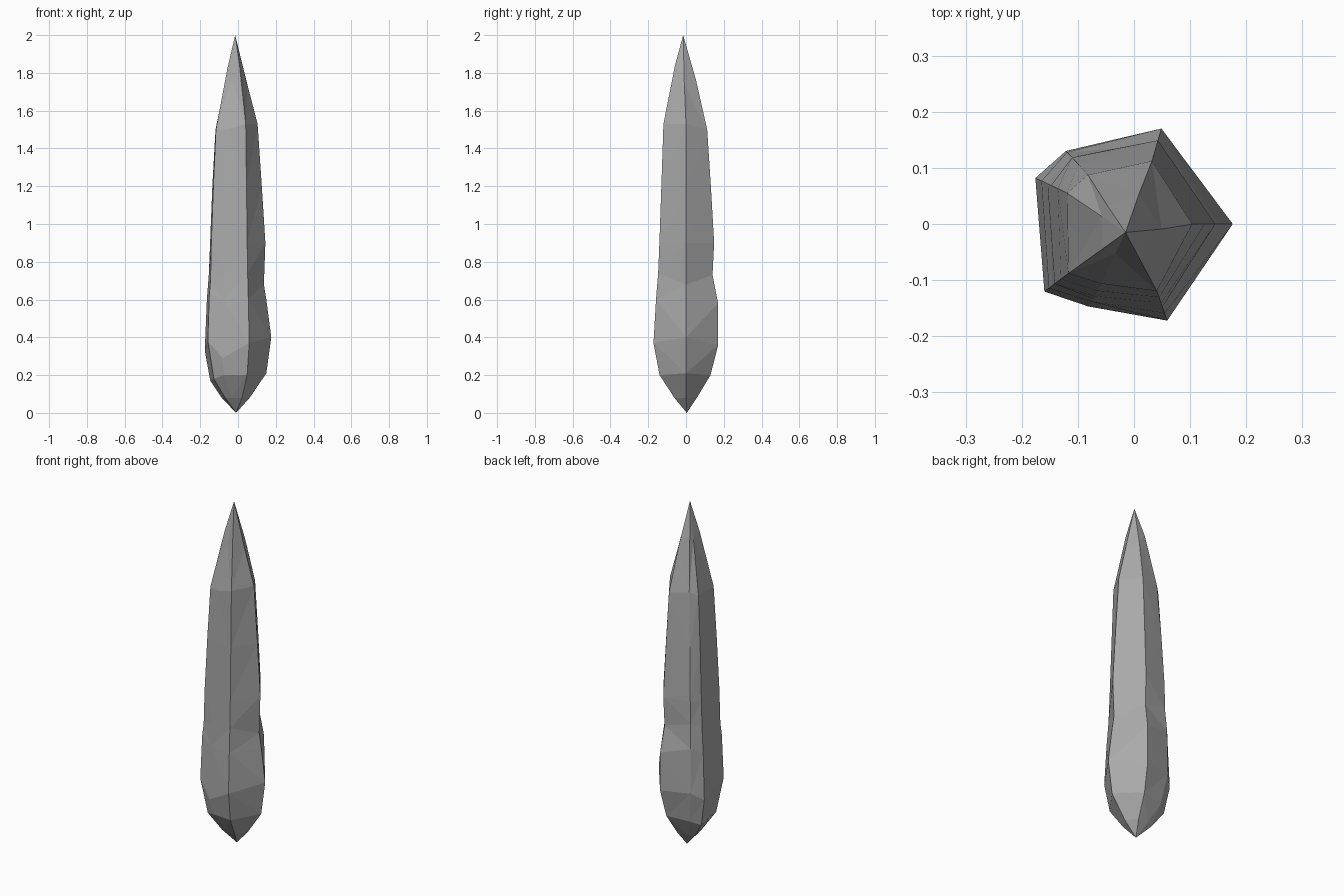
import bpy, bmesh, math

# Heights of the facet rings
heights = [0.08, 0.20, 0.37, 0.60, 0.74, 0.90, 1.20, 1.51, 1.80]

# Ridges of the crystal: angle in degrees -> radius at each ring
ridges = {
    -71: [.065, .148, .182, .168, .156, .149, .138, .126, .052],
    0:   [.062, .150, .176, .150, .137, .145, .126, .104, .058],
    74:  [.060, .135, .177, .177, .146, .155, .137, .117, .065],
    133: [.070, .140, .178, .175, .163, .162, .145, .120, .055],
    155: [.095, .162, .194, .182, .170, .163, .150, .131, .053],
    217: [.085, .160, .200, .190, .182, .177, .163, .146, .060],
    241: [.070, .150, .168, .158, .152, .147, .136, .121, .050],
}
# Uneven heights of the lower shoulder, waist and upper shoulder
shift = {
    1: [0, .01, 0, -.01, -.03, -.02, 0],
    2: [0, .03, -.01, 0, -.04, .01, -.08],
    3: [0, 0, -.02, .03, 0, .03, 0],
    4: [0, -.06, -.01, .03, 0, -.04, 0],
    7: [.02, .02, -.01, .01, -.01, -.01, -.01],
    8: [.04, -.06, -.04, .03, 0, .02, -.03],
}

bm = bmesh.new()
rings = []
for k, z in enumerate(heights):
    lean = -0.015 * max(0, (z - 1.5) / 0.5)
    ring = []
    for j, (ang, radii) in enumerate(ridges.items()):
        a = math.radians(ang)
        dz = shift[k][j] if k in shift else 0
        ring.append(bm.verts.new((lean + radii[k] * math.cos(a),
                                  lean + radii[k] * math.sin(a), z + dz)))
    rings.append(ring)

# Pointed ends
foot = bm.verts.new((-0.01, 0.004, 0))
tip = bm.verts.new((-0.015, -0.015, 2))
n = len(ridges)
for j in range(n):
    i = (j + 1) % n
    bm.faces.new((foot, rings[0][i], rings[0][j]))
    bm.faces.new((rings[-1][j], rings[-1][i], tip))
    for lo, hi in zip(rings, rings[1:]):
        bm.faces.new((lo[j], lo[i], hi[i], hi[j]))

# Flat triangular facets
bmesh.ops.triangulate(bm, faces=bm.faces[:])
bmesh.ops.recalc_face_normals(bm, faces=bm.faces[:])
mesh = bpy.data.meshes.new("crystal_shard")
bm.to_mesh(mesh)
bm.free()
stone = bpy.data.materials.new("grey stone")
stone.diffuse_color = (0.40, 0.40, 0.40, 1)
mesh.materials.append(stone)
shard = bpy.data.objects.new("crystal_shard", mesh)
bpy.context.collection.objects.link(shard)
